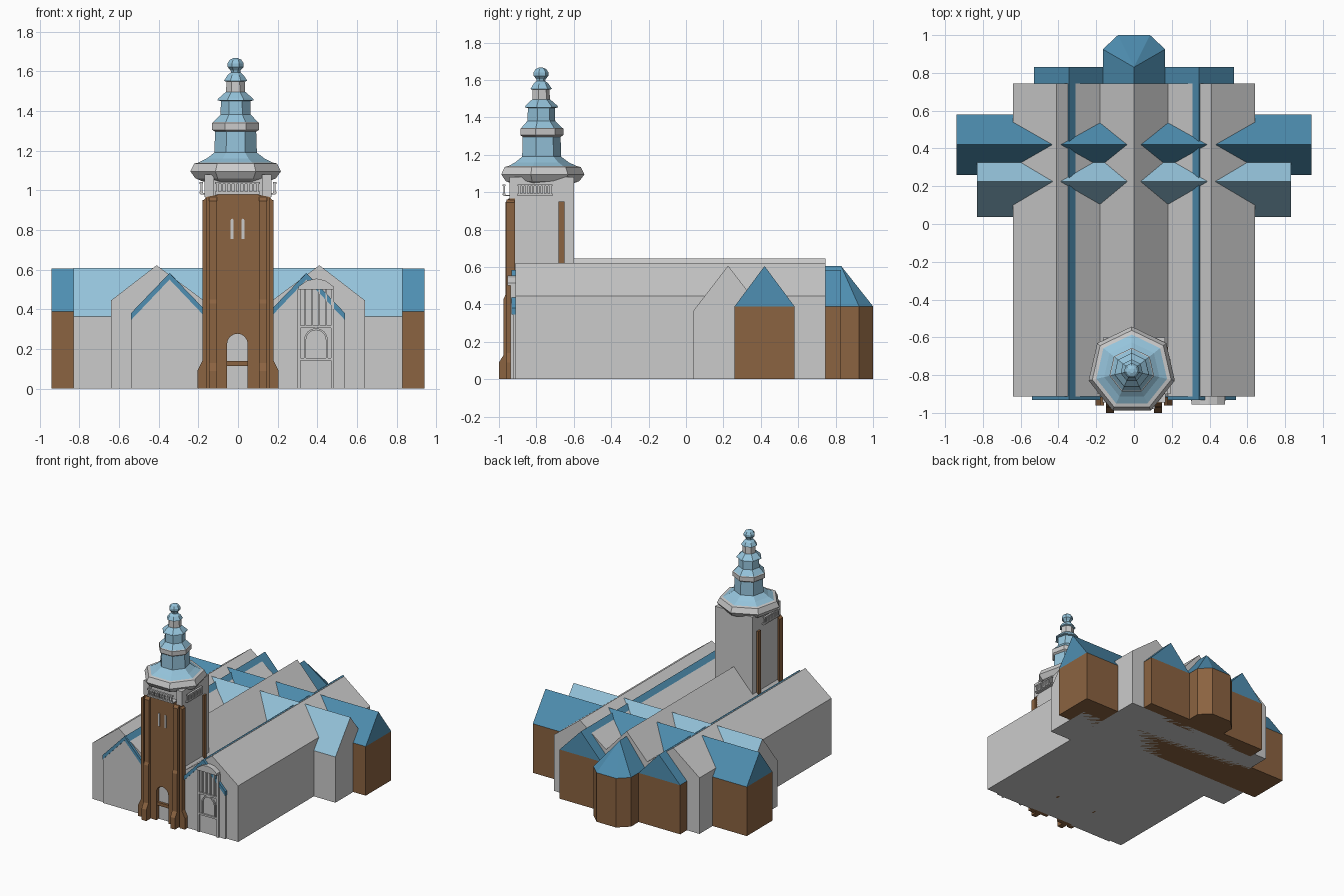
import bpy, bmesh, math
from mathutils import Vector

if "Cube" in bpy.data.objects:
    bpy.data.objects.remove(bpy.data.objects["Cube"])


def mat(name, rgb):
    m = bpy.data.materials.new(name)
    m.diffuse_color = (*rgb, 1)
    m.use_nodes = True
    m.node_tree.nodes["Principled BSDF"].inputs["Base Color"].default_value = m.diffuse_color
    return m


GREY = mat("pale grey", (0.6, 0.6, 0.6))
BROWN = mat("brick brown", (0.258, 0.125, 0.052))
BLUE = mat("slate blue", (0.078, 0.275, 0.445))
LIGHT = mat("light blue", (0.30, 0.55, 0.71))


def finish(name, bm, *mats, rule=None):
    bmesh.ops.remove_doubles(bm, verts=bm.verts, dist=1e-5)
    bmesh.ops.recalc_face_normals(bm, faces=bm.faces)
    bm.normal_update()
    if rule:
        for f in bm.faces:
            f.material_index = rule(f)
    me = bpy.data.meshes.new(name)
    bm.to_mesh(me)
    bm.free()
    ob = bpy.data.objects.new(name, me)
    for m in mats:
        me.materials.append(m)
    bpy.context.collection.objects.link(ob)
    return ob


def prism(name, pts, axis, a, b, *mats, rule=None):
    """Extrude a 2D outline along an axis from a to b."""
    place = {'x': lambda p, t: (t, p[0], p[1]),
             'y': lambda p, t: (p[0], t, p[1]),
             'z': lambda p, t: (p[0], p[1], t)}[axis]
    bm = bmesh.new()
    lo = [bm.verts.new(place(p, a)) for p in pts]
    hi = [bm.verts.new(place(p, b)) for p in pts]
    bm.faces.new(lo)
    bm.faces.new(hi[::-1])
    n = len(pts)
    for i in range(n):
        j = (i + 1) % n
        bm.faces.new((lo[i], hi[i], hi[j], lo[j]))
    return finish(name, bm, *mats, rule=rule)


def box(name, x0, x1, y0, y1, z0, z1, m):
    return prism(name, [(x0, y0), (x1, y0), (x1, y1), (x0, y1)], 'z', z0, z1, m)


CX, CY = -0.012, -0.777


def lathe(name, prof, m, n=7):
    """Seven-sided turned piece around the tower axis, capped."""
    bm = bmesh.new()
    rings = []
    for r, z in prof:
        rings.append([bm.verts.new((CX + r * math.cos(math.pi / 2 + i * math.tau / n),
                                    CY + r * math.sin(math.pi / 2 + i * math.tau / n), z))
                      for i in range(n)])
    bm.faces.new(rings[0])
    bm.faces.new(rings[-1])
    for p, q in zip(rings, rings[1:]):
        for i in range(n):
            j = (i + 1) % n
            bm.faces.new((p[i], p[j], q[j], q[i]))
    return finish(name, bm, m)


def arch(cx, hw, spring, z0=0.0, n=8):
    """Round arch outline, left foot to right foot."""
    top = [(cx - hw * math.cos(math.pi * i / n), spring + hw * math.sin(math.pi * i / n))
           for i in range(n + 1)]
    return [(cx - hw, z0)] + top + [(cx + hw, z0)]


# main hall: three parallel gables
half = [(0.64, 0), (0.64, 0.445), (0.41, 0.622), (0.18, 0.45)]
prism("hall", half + [(0, 0.645)] + [(-x, z) for x, z in half[::-1]], 'y', -0.912, 0.745, GREY)

# transepts
prism("front_transept", [(0.037, 0), (0.413, 0), (0.413, 0.363), (0.225, 0.607), (0.037, 0.363)],
      'x', -0.83, 0.83, GREY, LIGHT, rule=lambda f: 1 if f.normal.z > 0.3 else 0)
box("rear_transept_wall", -0.94, 0.94, 0.26, 0.58, 0, 0.39, BROWN)
prism("rear_transept_roof", [(0.26, 0.39), (0.58, 0.39), (0.42, 0.605)], 'x', -0.94, 0.94, BLUE)

# aisles: long blue roofs showing at both ends
for s, side in ((-1, "left"), (1, "right")):
    m = lambda pts: [(s * x, z) for x, z in pts]
    prism(side + "_aisle_roof", m([(0.165, 0.39), (0.53, 0.39), (0.343, 0.583)]),
          'y', -0.92, 0.83, BLUE)
    x0, x1 = sorted((s * 0.165, s * 0.53))
    box(side + "_aisle_back_wall", x0, x1, 0.7, 0.83, 0, 0.39, BROWN)
    prism(side + "_aisle_front_wall",
          m([(0.15, 0), (0.537, 0), (0.537, 0.36), (0.345, 0.56), (0.15, 0.36)]),
          'y', -0.925, -0.9, GREY)
    prism(side + "_aisle_front_verge",
          m([(0.15, 0.38), (0.345, 0.583), (0.54, 0.38), (0.54, 0.345), (0.345, 0.55), (0.15, 0.345)]),
          'y', -0.932, -0.9, BLUE)

# apse
ring = [(0.165, 0.7), (0.165, 0.925), (0.085, 1.0), (-0.085, 1.0), (-0.165, 0.925), (-0.165, 0.7)]
prism("apse_wall", ring, 'z', 0, 0.39, BROWN)
bm = bmesh.new()
ring = [(0.165, 0.83)] + ring[1:5] + [(-0.165, 0.83)]
base = [bm.verts.new((x, y, 0.39)) for x, y in ring]
tip = bm.verts.new((0, 0.83, 0.605))
for i in range(6):
    bm.faces.new((base[i], base[(i + 1) % 6], tip))
bm.faces.new(base)
finish("apse_roof", bm, BLUE)
prism("apse_ridge", [(-0.165, 0.39), (0.165, 0.39), (0, 0.605)], 'y', 0.65, 0.83, BLUE)

# tower shaft and brick front with an arched opening
box("tower_shaft", -0.165, 0.165, -0.915, -0.6, 0, 1.08, GREY)
prism("tower_front", [(-0.165, 0)] + arch(-0.003, 0.052, 0.225) +
      [(0.165, 0), (0.165, 0.965), (0.1, 0.978), (-0.1, 0.978), (-0.165, 0.965)],
      'y', -0.945, -0.91, BROWN)
box("door_lintel", -0.055, 0.05, -0.935, -0.91, 0.115, 0.14, BROWN)
for x in (-0.03, 0.025):
    prism("slit_window", arch(x, 0.007, 0.85, 0.755, 4), 'y', -0.949, -0.944, GREY)

# buttresses
for s in (-1, 1):
    a, b = sorted((s * 0.105, s * 0.147))
    prism("front_buttress", [(-1, 0), (-1, 0.09), (-0.975, 0.13), (-0.975, 0.43), (-0.966, 0.45),
                             (-0.966, 0.945), (-0.95, 0.965), (-0.91, 0.965), (-0.91, 0)],
          'x', a, b, BROWN)
    prism("side_buttress", [(s * x, z) for x, z in
                            ((0.205, 0), (0.205, 0.09), (0.18, 0.14), (0.18, 0.945), (0.16, 0.962), (0.16, 0))],
          'y', -0.96, -0.917, BROWN)
    a, b = sorted((s * 0.16, s * 0.18))
    box("rear_buttress", a, b, -0.682, -0.65, 0, 0.95, BROWN)
    # grey corner piers beside the balcony
    a, b = sorted((s * 0.12, s * 0.168))
    box("corner_pier", a, b, -0.945, -0.9, 0.966, 1.08, GREY)

# balconies: front, left and right
def rail(name, x0, x1, y0, y1):
    for z0, z1 in ((0.985, 0.993), (1.032, 1.042)):
        box(name + "_rail", x0, x1, y0, y1, z0, z1, GREY)
    along_x = x1 - x0 > y1 - y0
    n = 10
    for i in range(n):
        t = (i + 0.5) / n
        cx = x0 + t * (x1 - x0) if along_x else (x0 + x1) / 2
        cy = (y0 + y1) / 2 if along_x else y0 + t * (y1 - y0)
        box(name + "_baluster", cx - 0.005, cx + 0.005, cy - 0.005, cy + 0.005, 0.99, 1.035, GREY)


rail("front_balcony", -0.115, 0.11, -0.98, -0.964)
box("front_balcony_floor", -0.115, 0.11, -0.975, -0.91, 0.979, 0.986, GREY)
for s, side in ((-1, "left"), (1, "right")):
    a, b = sorted((s * 0.177, s * 0.193))
    rail(side + "_balcony", a, b, -0.9, -0.715)
    a, b = sorted((s * 0.16, s * 0.188))
    box(side + "_balcony_floor", a, b, -0.9, -0.715, 0.979, 0.986, GREY)

# tower crown and stepped spire
lathe("crown_cornice", [(0.17, 1.045), (0.208, 1.06), (0.234, 1.095), (0.214, 1.135), (0.19, 1.14)], GREY)
lathe("lower_spire", [(0.195, 1.138), (0.15, 1.16), (0.11, 1.19), (0.106, 1.305)], LIGHT)
lathe("middle_cornice", [(0.106, 1.295), (0.121, 1.305), (0.121, 1.34), (0.112, 1.346)], GREY)
lathe("middle_spire", [(0.115, 1.344), (0.078, 1.382), (0.076, 1.45), (0.094, 1.453),
                       (0.09, 1.462), (0.052, 1.495)], LIGHT)
lathe("upper_drum", [(0.05, 1.49), (0.047, 1.55)], GREY)
lathe("upper_spire", [(0.05, 1.548), (0.06, 1.552), (0.042, 1.58), (0.024, 1.595), (0.026, 1.605),
                      (0.042, 1.622), (0.042, 1.64), (0.03, 1.658), (0.012, 1.666)], LIGHT)

# tall window frame on the right front gable
prism("window_hood", [(0.305, 0.5), (0.305, 0.515), (0.35, 0.545), (0.395, 0.555), (0.44, 0.545),
                      (0.482, 0.515), (0.482, 0.5)], 'y', -0.955, -0.9, GREY)
for x in (0.308, 0.477):
    box("window_jamb", x - 0.007, x + 0.007, -0.938, -0.9, 0, 0.5, GREY)
for x in (0.34, 0.375, 0.41, 0.445):
    box("window_mullion", x - 0.004, x + 0.004, -0.936, -0.92, 0.31, 0.5, GREY)
for z in (0.148, 0.312):
    box("window_transom", 0.305, 0.48, -0.938, -0.92, z - 0.007, z + 0.007, GREY)
outer, inner = arch(0.393, 0.06, 0.245, 0.15), arch(0.393, 0.05, 0.245, 0.15)
prism("window_arch", outer + inner[::-1], 'y', -0.936, -0.92, GREY)
